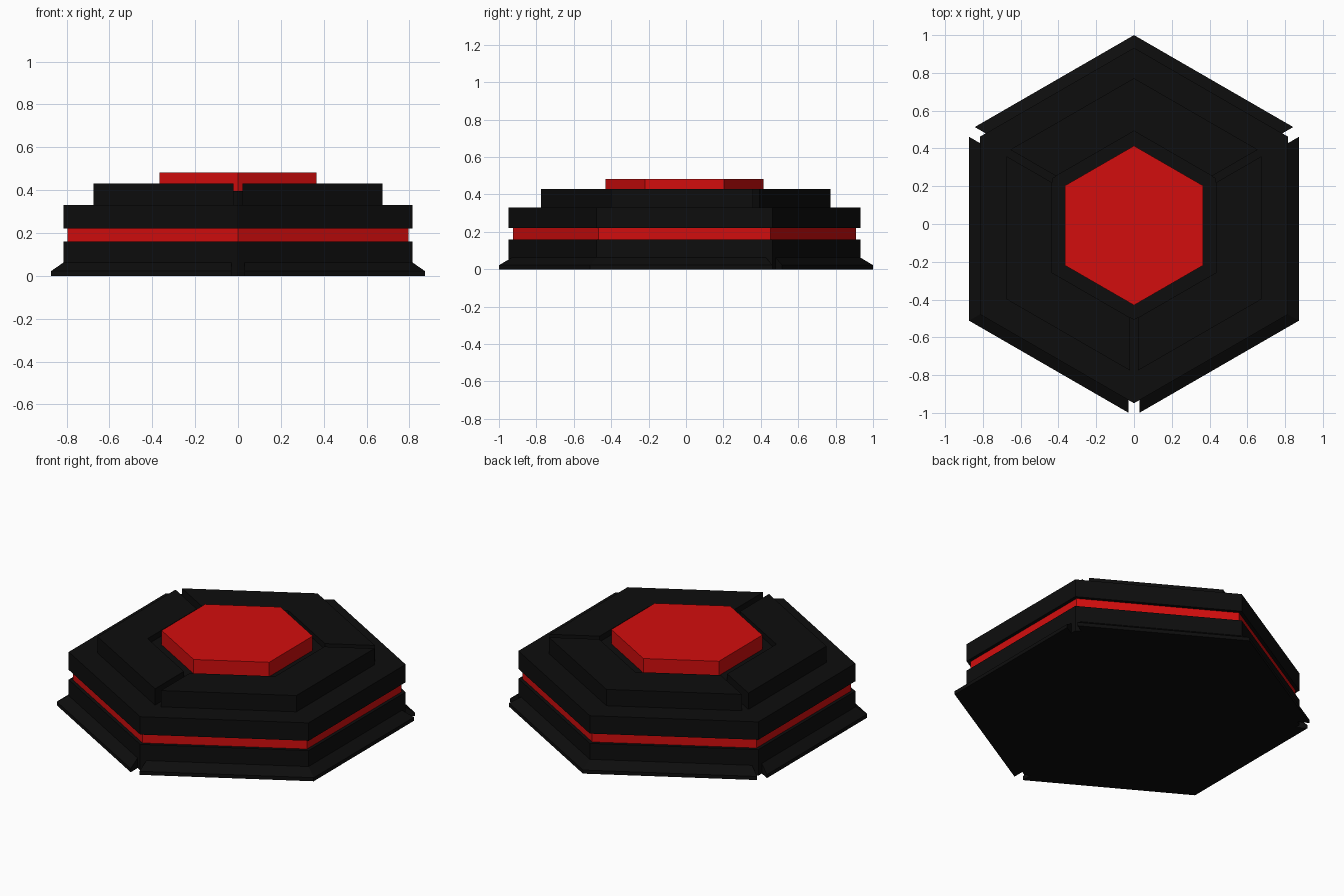
import bpy, bmesh
from math import radians, cos, sin
from mathutils import Vector

if "Cube" in bpy.data.objects:
    bpy.data.objects.remove(bpy.data.objects["Cube"])

CY = -0.008  # hexagon centre, offset slightly so the notched base is centred


def material(name, rgb):
    m = bpy.data.materials.new(name)
    m.diffuse_color = (*rgb, 1)
    m.use_nodes = True
    m.node_tree.nodes["Principled BSDF"].inputs["Base Color"].default_value = m.diffuse_color
    return m


black = material("black", (0.004, 0.004, 0.004))
red = material("red", (0.65, 0.004, 0.004))


def finish(bm, name, mat):
    bmesh.ops.recalc_face_normals(bm, faces=bm.faces)
    me = bpy.data.meshes.new(name)
    bm.to_mesh(me)
    bm.free()
    ob = bpy.data.objects.new(name, me)
    ob.location.y = CY
    me.materials.append(mat)
    bpy.context.collection.objects.link(ob)


def corner(deg, r):
    return Vector((r * cos(radians(deg)), r * sin(radians(deg)), 0))


def hex_slab(name, r, z0, z1, mat):
    bm = bmesh.new()
    lo = [bm.verts.new(corner(30 + 60 * i, r) + Vector((0, 0, z0))) for i in range(6)]
    hi = [bm.verts.new(v.co + Vector((0, 0, z1 - z0))) for v in lo]
    bm.faces.new(lo)
    bm.faces.new(hi)
    for i in range(6):
        j = (i + 1) % 6
        bm.faces.new((lo[i], lo[j], hi[j], hi[i]))
    finish(bm, name, mat)


def split_ring(name, profile, half_gap, mat):
    # three chevron sectors with parallel slots at every other corner
    bm = bmesh.new()
    shift = half_gap / sin(radians(60))
    n = len(profile)
    for start in (-90, 30, 150):
        rows = []
        for r, z in profile:
            a, b, c = (corner(start + d, r) for d in (0, 60, 120))
            a, c = a + (b - a).normalized() * shift, c + (b - c).normalized() * shift
            rows.append([bm.verts.new(p + Vector((0, 0, z))) for p in (a, b, c)])
        for i in range(n):
            p, q = rows[i], rows[(i + 1) % n]
            for k in range(2):
                bm.faces.new((p[k], p[k + 1], q[k + 1], q[k]))
        for k in (0, 2):
            bm.faces.new([row[k] for row in rows])
    finish(bm, name, mat)


# stacked body with red band
hex_slab("lower_body", 0.941, 0, 0.16, black)
hex_slab("red_band", 0.918, 0.16, 0.22, red)
hex_slab("upper_body", 0.941, 0.22, 0.33, black)

# sloped base flange and slotted top tier
split_ring("base_flange", [(0.941, 0), (1.008, 0), (1.008, 0.022), (0.941, 0.062)], 0.03, black)
split_ring("top_tier", [(0.5, 0.33), (0.78, 0.33), (0.78, 0.43), (0.5, 0.43)], 0.02, black)

# recess floor and red centre button
hex_slab("recess_floor", 0.5, 0.33, 0.395, black)
hex_slab("centre_button", 0.422, 0.395, 0.483, red)
